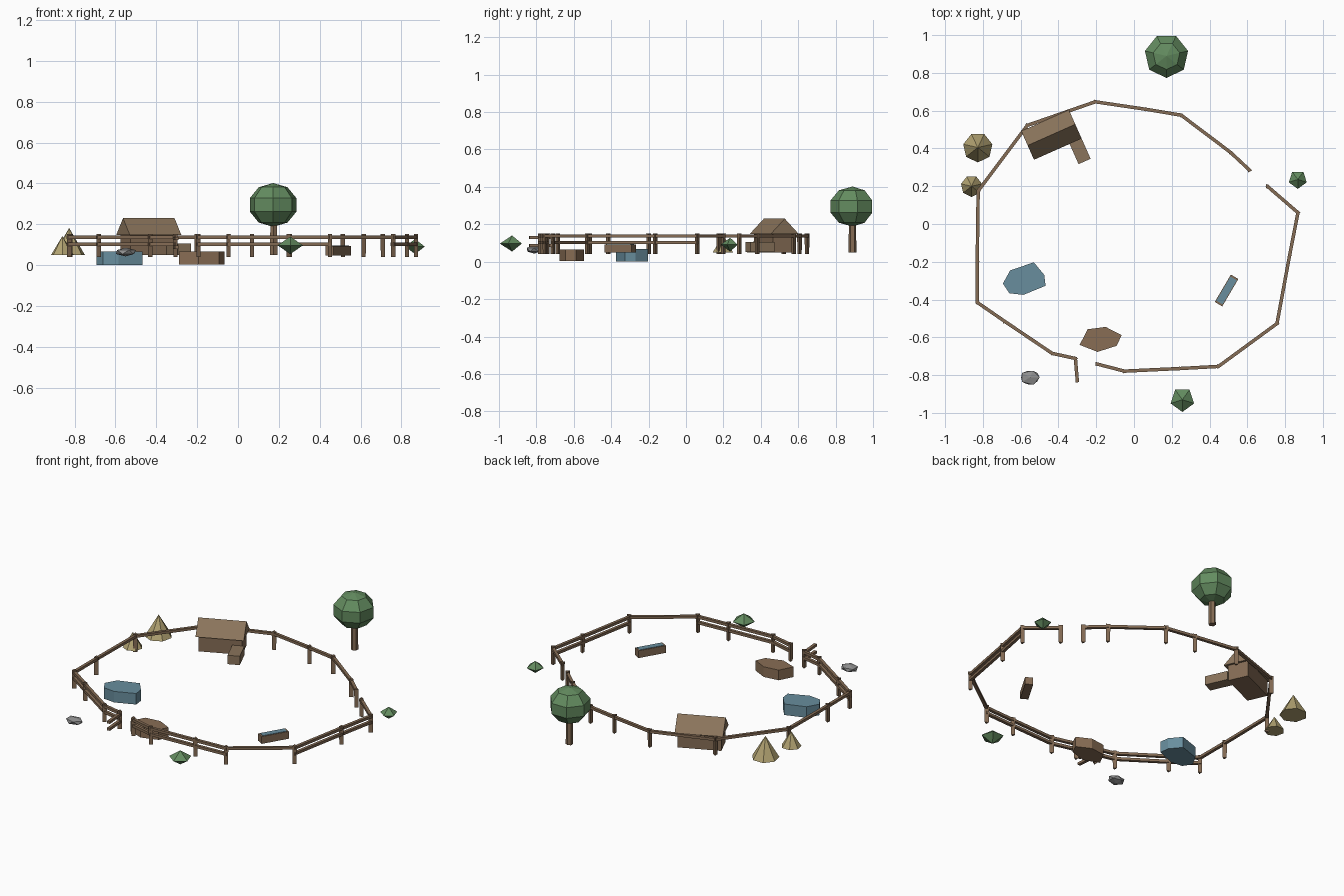
import bpy, bmesh, math, random
from mathutils import Vector, Matrix

if "Cube" in bpy.data.objects:
    bpy.data.objects.remove(bpy.data.objects["Cube"])

random.seed(4)
G = 0.05  # ground level under most parts


def mat(name, c):
    m = bpy.data.materials.new(name)
    m.diffuse_color = (*c, 1)
    m.use_nodes = True
    m.node_tree.nodes["Principled BSDF"].inputs["Base Color"].default_value = m.diffuse_color
    return m


WOOD = mat("wood brown", (0.235, 0.15, 0.09))
ROOF = mat("roof brown", (0.255, 0.175, 0.105))
MUD = mat("mud brown", (0.25, 0.155, 0.09))
WATER = mat("water blue", (0.14, 0.27, 0.34))
LEAF = mat("leaf green", (0.125, 0.26, 0.115))
STRAW = mat("straw yellow", (0.45, 0.37, 0.17))
STONE = mat("stone grey", (0.28, 0.28, 0.28))


def finish(name, bm, material, matrix=None):
    if matrix:
        bm.transform(matrix)
    bmesh.ops.recalc_face_normals(bm, faces=bm.faces)
    me = bpy.data.meshes.new(name)
    bm.to_mesh(me)
    bm.free()
    me.materials.append(material)
    ob = bpy.data.objects.new(name, me)
    bpy.context.collection.objects.link(ob)
    return ob


def place(x, y, z, deg=0):
    return Matrix.Translation((x, y, z)) @ Matrix.Rotation(math.radians(deg), 4, 'Z')


def box(name, size, material, matrix):
    bm = bmesh.new()
    bmesh.ops.create_cube(bm, size=1)
    bmesh.ops.scale(bm, vec=size, verts=bm.verts)
    return finish(name, bm, material, matrix)


def cone(name, n, r1, r2, z0, z1, x, y, material, deg=0):
    bm = bmesh.new()
    bmesh.ops.create_cone(bm, cap_ends=True, segments=n, radius1=r1, radius2=r2, depth=z1 - z0)
    return finish(name, bm, material, place(x, y, (z0 + z1) / 2, deg))


def ball(name, n, rings, r, rz, loc, material, deg=0):
    bm = bmesh.new()
    bmesh.ops.create_uvsphere(bm, u_segments=n, v_segments=rings, radius=1)
    bmesh.ops.scale(bm, vec=(r, r, rz), verts=bm.verts)
    return finish(name, bm, material, place(*loc, deg))


def slab(name, pts, z0, z1, material):
    bm = bmesh.new()
    f = bm.faces.new([bm.verts.new((x, y, z0)) for x, y in pts])
    ext = bmesh.ops.extrude_face_region(bm, geom=[f])
    up = [v for v in ext["geom"] if isinstance(v, bmesh.types.BMVert)]
    bmesh.ops.translate(bm, vec=(0, 0, z1 - z0), verts=up)
    if not any(len(g.verts) == len(pts) and g.calc_center_median().z < z0 + 1e-4 for g in bm.faces):
        bm.faces.new([v for v in bm.verts if v not in up])
    return finish(name, bm, material)


def post(x, y):
    cone("fence_post", 3, 0.0135, 0.0145, 0.04, 0.152, x, y, WOOD, 30)


def rail(a, b, z, name="fence_rail"):
    a, b = Vector(a), Vector(b)
    d, m = b - a, (a + b) / 2
    box(name, (d.length + 0.012, 0.018, 0.016), WOOD,
        place(m.x, m.y, z, math.degrees(math.atan2(d.y, d.x))))


# fence runs: (x, y, second rail on the segment that follows)
run_a = [(-0.31, -0.712, 1), (-0.433, -0.685, 1), (-0.685, -0.515, 1), (-0.83, -0.415, 0),
         (-0.83, -0.2, 0), (-0.825, 0.175, 0), (-0.565, 0.522, 0), (-0.205, 0.647, 0),
         (0.065, 0.607, 0), (0.25, 0.576, 0), (0.51, 0.38, 0), (0.612, 0.285, 0)]
run_b = [(0.706, 0.2, 0), (0.868, 0.06, 1), (0.824, -0.165, 1), (0.757, -0.527, 0),
         (0.447, -0.754, 1), (0.245, -0.765, 1), (-0.05, -0.779, 1), (-0.197, -0.741, 0)]
for run in (run_a, run_b):
    for x, y, _ in run:
        post(x, y)
    for p, q in zip(run, run[1:]):
        rail(p[:2], q[:2], 0.137)
        if p[2]:
            rail(p[:2], q[:2], 0.102)

# open gate
for z in (0.13, 0.087):
    rail((-0.31, -0.715), (-0.3, -0.832), z, "gate_rail")

# barn: walls, gable roof and low porch, turned together
barn = place(-0.437, 0.472, 0, 24)
box("barn_walls", (0.25, 0.125, 0.105), WOOD, barn @ Matrix.Translation((0, 0, 0.1025)))
bm = bmesh.new()
ends = [[bm.verts.new((x, y, z)) for y, z in ((-0.083, 0.147), (0.083, 0.147), (0, 0.23))]
        for x in (-0.138, 0.138)]
for e in ends:
    bm.faces.new(e)
for i in range(3):
    j = (i + 1) % 3
    bm.faces.new((ends[0][i], ends[0][j], ends[1][j], ends[1][i]))
finish("barn_roof", bm, ROOF, barn)
box("barn_porch", (0.07, 0.14, 0.055), ROOF, barn @ Matrix.Translation((0.103, -0.13, 0.078)))

# pond and mud patch
slab("pond", [(-0.694, -0.315), (-0.655, -0.245), (-0.53, -0.203), (-0.475, -0.27),
              (-0.468, -0.327), (-0.585, -0.375), (-0.66, -0.367)], 0, 0.068, WATER)
slab("mud_patch", [(-0.288, -0.64), (-0.245, -0.557), (-0.15, -0.545), (-0.065, -0.588),
                   (-0.092, -0.645), (-0.193, -0.677)], 0.003, 0.066, MUD)

# water trough
trough = place(0.49, -0.352, 0, 59.5)
box("trough", (0.168, 0.046, 0.045), WOOD, trough @ Matrix.Translation((0, 0, 0.0705)))
box("trough_water", (0.148, 0.038, 0.004), WATER, trough @ Matrix.Translation((0, 0, 0.0935)))

# tree
cone("tree_trunk", 6, 0.021, 0.019, G, 0.22, 0.175, 0.89, WOOD)
ball("tree_crown", 7, 5, 0.123, 0.107, (0.172, 0.89, 0.295), LEAF, 180)

# bushes
ball("bush", 5, 2, 0.065, 0.043, (0.256, -0.93, 0.097), LEAF, 108)
ball("bush", 5, 2, 0.05, 0.037, (0.867, 0.236, 0.091), LEAF, 180)

# haystacks
cone("haystack", 7, 0.079, 0, G, 0.182, -0.827, 0.405, STRAW, 180)
cone("haystack", 7, 0.057, 0, G, 0.142, -0.86, 0.2, STRAW, 180)

# rock
bm = bmesh.new()
bmesh.ops.create_icosphere(bm, subdivisions=1, radius=1)
for v in bm.verts:
    v.co *= random.uniform(0.92, 1.08)
bmesh.ops.scale(bm, vec=(0.056, 0.043, 0.022), verts=bm.verts)
finish("rock", bm, STONE, place(-0.55, -0.812, 0.064))
